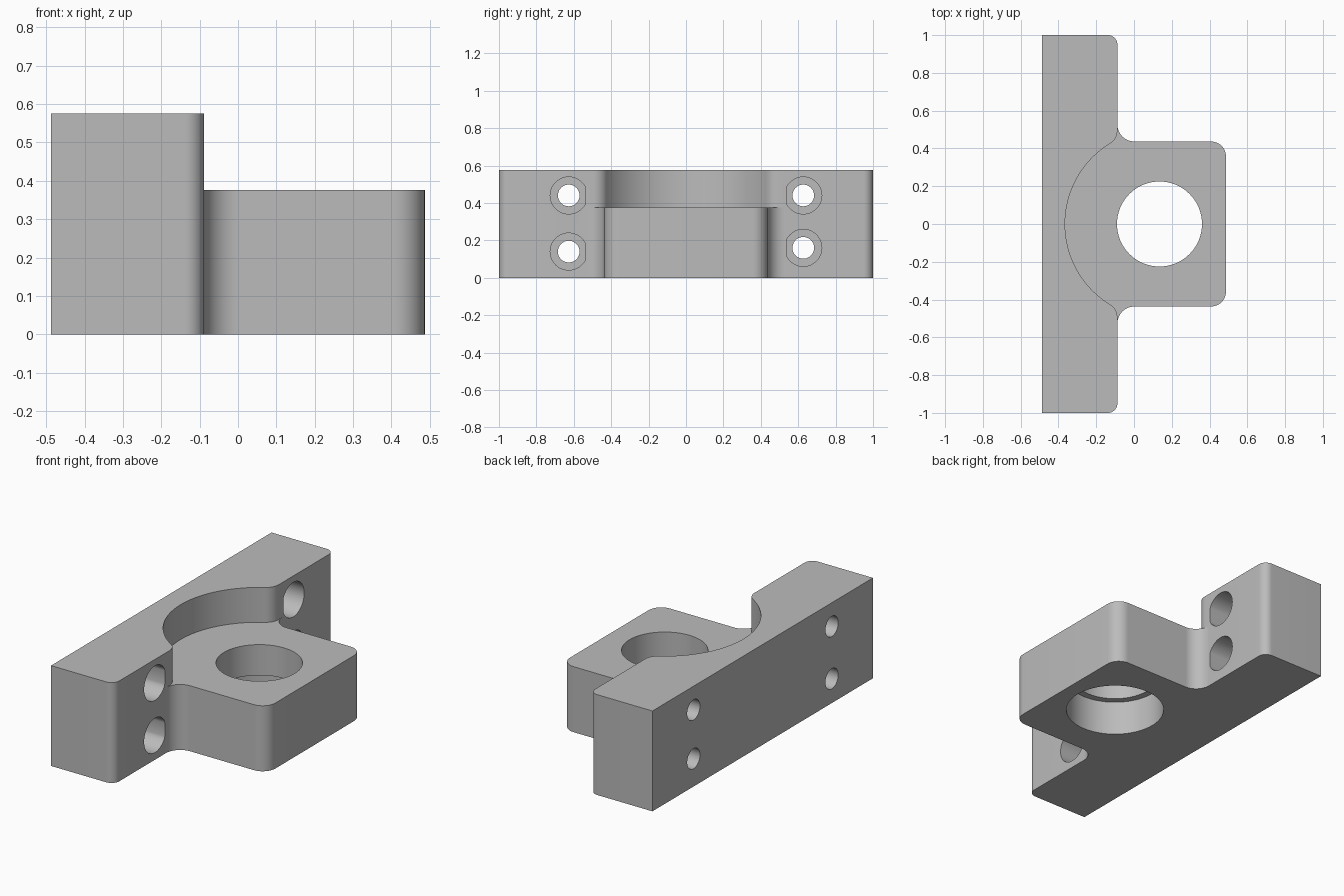
import bpy, bmesh
from math import sin, cos, atan2, sqrt, pi, radians

old = bpy.data.objects.get("Cube")
if old:
    bpy.data.objects.remove(old, do_unlink=True)

TOP, LEDGE = 0.576, 0.376          # plate height, arm height
BACK, FACE, TIP = -0.487, -0.088, 0.487
BORE_X = 0.135

grey = bpy.data.materials.new("machined_grey")
grey.use_nodes = True
colour = (0.5, 0.5, 0.5, 1)
grey.diffuse_color = colour
grey.node_tree.nodes["Principled BSDF"].inputs["Base Color"].default_value = colour


def arc(cx, cy, r, a0, a1, n=12):
    steps = [a0 + (a1 - a0) * i / n for i in range(n + 1)]
    return [(cx + r * cos(a), cy + r * sin(a)) for a in steps]


def circle(cx, cy, r, n=64):
    return arc(cx, cy, r, 0, 2 * pi, n)[:-1]


def mirrored(half):
    """Close a half outline (y > 0) with its reflection."""
    return half + [(x, -y) for x, y in reversed(half) if abs(y) > 1e-5]


def prism(name, outline, low, high, along_x=False):
    bm = bmesh.new()
    place = (lambda u, v, w: (w, u, v)) if along_x else (lambda u, v, w: (u, v, w))
    a = [bm.verts.new(place(u, v, low)) for u, v in outline]
    b = [bm.verts.new(place(u, v, high)) for u, v in outline]
    bm.faces.new(a[::-1])
    bm.faces.new(b)
    for i in range(len(a)):
        j = (i + 1) % len(a)
        bm.faces.new((a[i], a[j], b[j], b[i]))
    bmesh.ops.recalc_face_normals(bm, faces=bm.faces)
    mesh = bpy.data.meshes.new(name)
    bm.to_mesh(mesh)
    bm.free()
    mesh.materials.append(grey)
    obj = bpy.data.objects.new(name, mesh)
    bpy.context.collection.objects.link(obj)
    return obj


def cut(target, cutter):
    mod = target.modifiers.new(cutter.name, 'BOOLEAN')
    mod.operation, mod.solver, mod.object = 'DIFFERENCE', 'EXACT', cutter
    bpy.context.view_layer.objects.active = target
    bpy.ops.object.modifier_apply(modifier=mod.name)
    bpy.data.objects.remove(cutter, do_unlink=True)


# T-shaped body: mounting plate plus arm, with rounded and filleted corners
arm_y, corner, fillet, edge = 0.437, 0.08, 0.09, 0.05
body = prism("mounting_bracket", mirrored(
    arc(TIP - corner, arm_y - corner, corner, 0, pi / 2)
    + arc(FACE + fillet, arm_y + fillet, fillet, 1.5 * pi, pi)
    + arc(FACE - edge, 1 - edge, edge, 0, pi / 2)
    + [(BACK, 1)]), 0, TOP)

# Round recess over the arm, blended into the plate face
recess, blend = 0.5, 0.08
bx = FACE - blend
by = sqrt((recess + blend) ** 2 - (bx - BORE_X) ** 2)
angle = atan2(by, bx - BORE_X)
cut(body, prism("recess_cutter", mirrored(
    [(1, 0.6), (FACE, 0.6)]
    + arc(bx, by, blend, 0, angle - pi)
    + arc(BORE_X, 0, recess, angle, pi, 32)[1:]), LEDGE, 1))

# Stepped bearing bore, wider from below
cut(body, prism("bore_cutter", circle(BORE_X, 0, 0.225), -0.1, 1))
cut(body, prism("wide_bore_cutter", circle(BORE_X, 0, 0.264), -0.1, 0.2))

# Four counterbored bolt holes, flattened on the side toward the arm
for side, heights in ((-1, (0.14, 0.44)), (1, (0.16, 0.44))):
    for z in heights:
        y = side * 0.627
        flat = [(side * max(side * u, 0.538), v) for u, v in circle(y, z, 0.099, 48)]
        outline = [p for i, p in enumerate(flat)
                   if not (abs(abs(p[0]) - 0.538) < 1e-6
                           and abs(flat[i - 1][0] - p[0]) < 1e-6
                           and abs(flat[(i + 1) % 48][0] - p[0]) < 1e-6)]
        cut(body, prism("counterbore_cutter", outline, FACE - 0.2, 0.1, True))
        cut(body, prism("bolt_cutter", circle(y, z, 0.058, 40), -1, 0.1, True))

# Smooth the curved walls, keep machined edges sharp
bpy.ops.object.select_all(action='DESELECT')
body.select_set(True)
bpy.context.view_layer.objects.active = body
bpy.ops.object.shade_smooth_by_angle(angle=radians(30))
